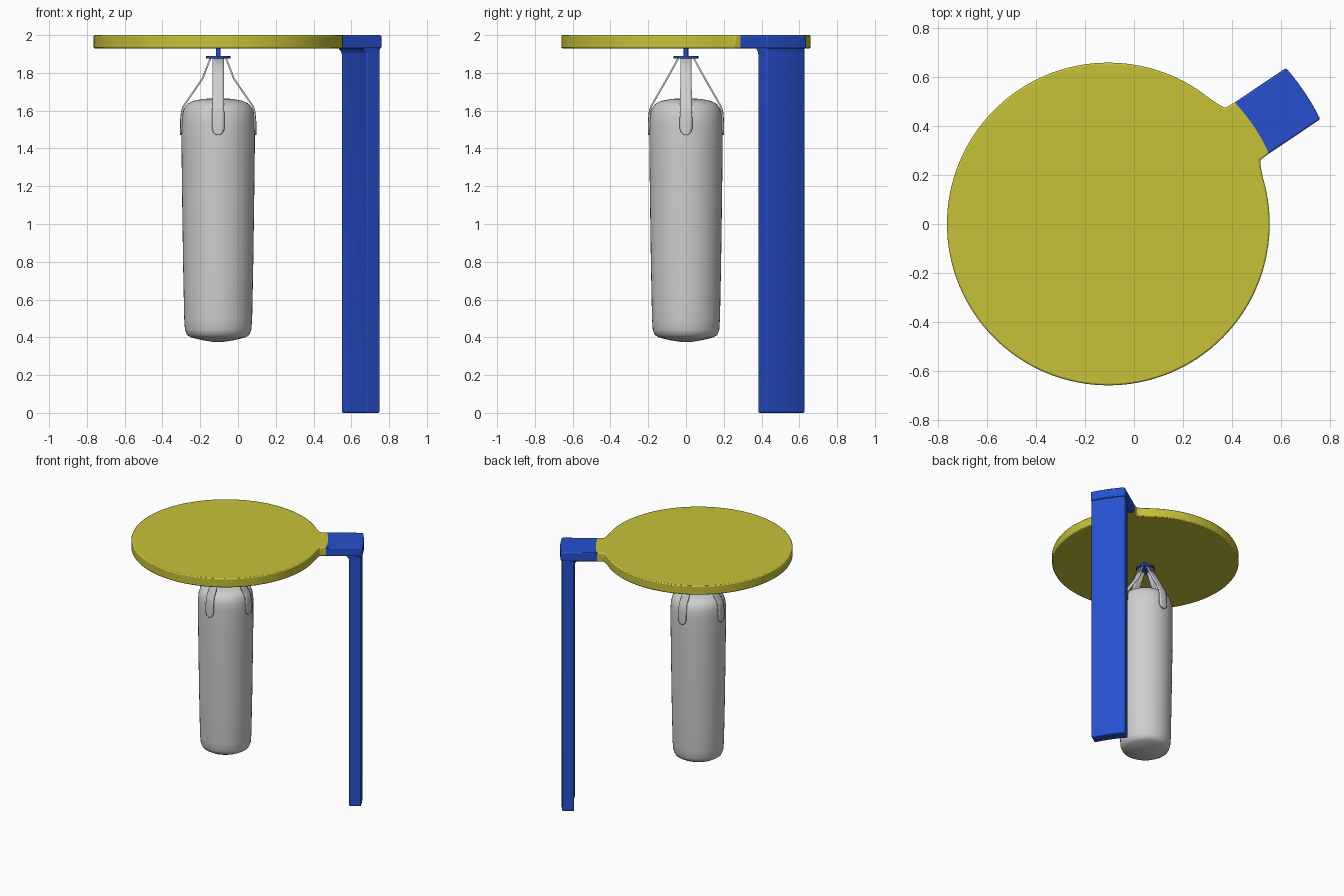
import bpy, bmesh
from math import sin, cos, pi, sqrt, radians, asin, atan2
from mathutils import Matrix, Vector

if "Cube" in bpy.data.objects:
    bpy.data.objects.remove(bpy.data.objects["Cube"], do_unlink=True)

CENTRE = Vector((-0.105, 0, 0))
ARM = radians(33.8)          # direction of the arm from the disc centre
HALF = 0.126                 # half width of the arm
R_DISC, R_SPLIT, R_END = 0.66, 0.717, 0.967


def material(name, rgb):
    m = bpy.data.materials.new(name)
    m.use_nodes = True
    m.diffuse_color = (*rgb, 1)
    m.node_tree.nodes["Principled BSDF"].inputs["Base Color"].default_value = (*rgb, 1)
    return m


yellow = material("yellow", (0.57, 0.54, 0.04))
blue = material("blue", (0.02, 0.08, 0.62))
grey = material("light grey", (0.62, 0.62, 0.62))


def finish(name, bm, mats, turn=0, bevel=0, solid=0, angle=35):
    bmesh.ops.recalc_face_normals(bm, faces=bm.faces)
    bm.transform(Matrix.Translation(CENTRE) @ Matrix.Rotation(turn, 4, "Z"))
    mesh = bpy.data.meshes.new(name)
    bm.to_mesh(mesh)
    bm.free()
    obj = bpy.data.objects.new(name, mesh)
    bpy.context.collection.objects.link(obj)
    for m in mats:
        mesh.materials.append(m)
    if solid:
        s = obj.modifiers.new("Thickness", "SOLIDIFY")
        s.thickness, s.offset = solid, 0
    if bevel:
        b = obj.modifiers.new("Soft edges", "BEVEL")
        b.width, b.segments, b.limit_method = bevel, 2, "ANGLE"
        b.angle_limit = radians(40)
    bpy.ops.object.select_all(action="DESELECT")
    obj.select_set(True)
    bpy.context.view_layer.objects.active = obj
    bpy.ops.object.shade_smooth_by_angle(angle=radians(angle))
    return obj


def arc(r, half, n=8):
    """Arc about the disc centre, from one side of the arm to the other."""
    a = asin(half / r)
    return [(r * cos(t), r * sin(t)) for t in (a * (2 * i / n - 1) for i in range(n + 1))]


def loft(name, rings, mats, **kw):
    """Skin a stack of closed rings of points, capping both ends."""
    bm = bmesh.new()
    loops = [[bm.verts.new(p) for p in ring] for ring in rings]
    n = len(loops[0])
    for a, b in zip(loops, loops[1:]):
        for i in range(n):
            j = (i + 1) % n
            bm.faces.new((a[i], a[j], b[j], b[i]))
    bm.faces.new(loops[0])
    bm.faces.new(loops[-1])
    return finish(name, bm, mats, **kw)


def lathe(name, profile, mat, sides, **kw):
    rings = [[(r * cos(2 * pi * i / sides), r * sin(2 * pi * i / sides), z)
              for i in range(sides)] for r, z in profile]
    return loft(name, rings, [mat], **kw)


# Canopy disc with its neck and the blue arm, one slab split along an arc
bm = bmesh.new()
start = asin(HALF / R_DISC)
steps = 120
rim = []
for i in range(steps + 1):
    t = start + (2 * pi - 2 * start) * i / steps
    near = min(t, 2 * pi - t) - start
    r = R_DISC + 0.013 * max(0, 1 - near / 0.12) ** 2   # flare into the neck
    rim.append(bm.verts.new((r * cos(t), r * sin(t), 1.93)))
seam = [bm.verts.new((x, y, 1.93)) for x, y in arc(R_SPLIT, HALF)]
end = [bm.verts.new((x, y, 1.93)) for x, y in arc(R_END, HALF)]
slab = [bm.faces.new(rim + seam), bm.faces.new(seam[::-1] + end)]
out = bmesh.ops.extrude_face_region(bm, geom=slab, use_keep_orig=True)
for v in out["geom"]:
    if isinstance(v, bmesh.types.BMVert):
        v.co.z = 2.0
# drop any wall left inside the slab along the seam
inner = [f for f in bm.faces if abs(f.normal.z) < 0.5
         and all(abs(v.co.xy.length - R_SPLIT) < 1e-4 for v in f.verts)]
bmesh.ops.delete(bm, geom=inner, context="FACES_ONLY")
for f in bm.faces:
    f.material_index = int(f.calc_center_median().xy.length > R_SPLIT)
finish("canopy_and_arm", bm, [yellow, blue], turn=ARM, bevel=0.007)


# Curved upright post, flaring slightly where it meets the arm
def post_ring(inner, outer, half, z):
    pts = arc(outer, half) + arc(inner, half)[::-1]
    return [(x, y, z) for x, y in pts]


loft("post", [post_ring(0.874, 0.957, 0.123, 0.0),
              post_ring(0.874, 0.957, 0.123, 1.9),
              post_ring(0.868, 0.957, 0.123, 1.915),
              post_ring(0.85, 0.96, 0.124, 1.934)], [blue], turn=ARM, bevel=0.008)

# Hanging bag
lathe("bag", [(0.03, 0.376), (0.09, 0.386), (0.145, 0.4), (0.165, 0.412), (0.176, 0.44),
              (0.18, 0.5), (0.186, 0.8), (0.191, 1.15), (0.194, 1.4), (0.194, 1.53),
              (0.19, 1.58), (0.179, 1.615), (0.16, 1.638), (0.13, 1.652),
              (0.08, 1.662), (0.03, 1.665)], grey, 48, angle=60)

# Hook plate and pin
lathe("hook_plate", [(0.065, 1.875), (0.065, 1.889)], blue, 24)
lathe("hook_pin", [(0.012, 1.88), (0.012, 1.935)], blue, 16)

# Four straps that hang from the plate and wrap onto the bag
LOWER = [(0.186, 1.62, 0.031), (0.193, 1.59, 0.032), (0.197, 1.55, 0.033),
         (0.198, 1.505, 0.033), (0.198, 1.487, 0.027), (0.198, 1.476, 0.017),
         (0.198, 1.471, 0.006)]
names = ["left", "back", "right", "front"]
for k, side in enumerate(names):
    kink = (0.083, 1.77) if k % 2 == 0 else (0.1, 1.77)
    path = [(0.042, 1.876, 0.03), (*kink, 0.03)] + LOWER
    bm = bmesh.new()
    rows = []
    for r, z, w in path:
        row = []
        for s in (-1, -0.5, 0, 0.5, 1):
            v = s * w
            sag = r - sqrt(r * r - v * v) if z < 1.6 else 0
            row.append(bm.verts.new((r - sag, v, z)))
        rows.append(row)
    for a, b in zip(rows, rows[1:]):
        for i in range(4):
            bm.faces.new((a[i], a[i + 1], b[i + 1], b[i]))
    finish(side + "_strap", bm, [grey], turn=k * pi / 2, solid=0.009)
